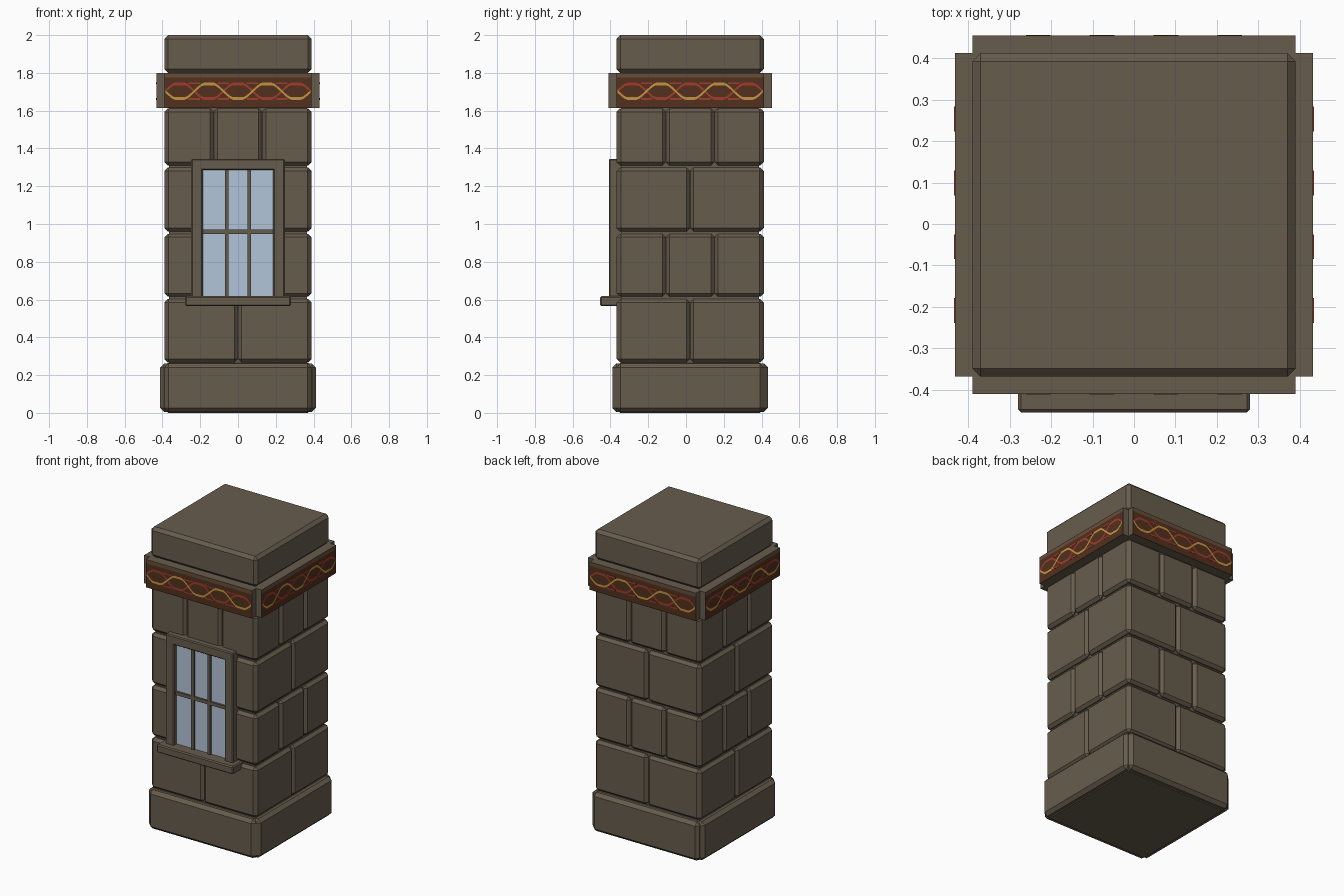
import bpy, bmesh, math
from mathutils import Matrix, Vector

if "Cube" in bpy.data.objects:
    bpy.data.objects.remove(bpy.data.objects["Cube"])

CY = 0.022  # tower axis, shifted back because the sill sticks out in front


def mat(name, col):
    m = bpy.data.materials.new(name)
    m.diffuse_color = (*col, 1)
    m.use_nodes = True
    m.node_tree.nodes["Principled BSDF"].inputs["Base Color"].default_value = m.diffuse_color
    return m


STONE = mat("stone", (0.135, 0.108, 0.074))
GLASS = mat("pale_glass", (0.45, 0.56, 0.69))
BROWN = mat("frieze_brown", (0.085, 0.030, 0.013))
TRIM = mat("trim_brown", (0.135, 0.075, 0.042))
RED = mat("frieze_red", (0.36, 0.045, 0.025))
GOLD = mat("frieze_gold", (0.56, 0.29, 0.05))


def finish(name, bm, material, turn=0):
    # turn is the side of the tower: 0 front, 1 right, 2 back, 3 left
    bm.transform(Matrix.Translation((0, CY, 0)) @ Matrix.Rotation(turn * math.pi / 2, 4, 'Z'))
    bmesh.ops.recalc_face_normals(bm, faces=bm.faces)
    me = bpy.data.meshes.new(name)
    bm.to_mesh(me)
    bm.free()
    me.materials.append(material)
    ob = bpy.data.objects.new(name, me)
    bpy.context.collection.objects.link(ob)
    return ob


def box(name, x, y, z, material=STONE, bevel=0.0, turn=0):
    bm = bmesh.new()
    bmesh.ops.create_cube(bm, size=1)
    for v in bm.verts:
        v.co = Vector([(r[0] + r[1]) / 2 + c * (r[1] - r[0]) for r, c in zip((x, y, z), v.co)])
    if bevel:
        bmesh.ops.bevel(bm, geom=bm.edges[:], offset=bevel, segments=1, affect='EDGES')
    return finish(name, bm, material, turn)


def wave(name, phase, material, turn, depth):
    # thin ribbon following a wave along the frieze
    bm = bmesh.new()
    n, half, prev = 60, 0.385, None
    for i in range(n + 1):
        x = -half + 2 * half * i / n
        a = 5 * math.pi * (x + half) / (2 * half) + phase
        z = 1.703 + 0.045 * max(-0.85, min(0.85, math.sin(a) * 1.05))
        pair = [bm.verts.new((x, -depth, z + d)) for d in (-0.007, 0.007)]
        if prev:
            bm.faces.new((prev[0], pair[0], pair[1], prev[1]))
        prev = pair
    ob = finish(name, bm, material, turn)
    # keep the ribbon facing outward
    out = Matrix.Rotation(turn * math.pi / 2, 3, 'Z') @ Vector((0, -1, 0))
    if ob.data.polygons[0].normal.dot(out) < 0:
        ob.data.flip_normals()


# Core, cap and plinth core
box("wall_core", (-.365, .365), (-.365, .365), (.02, 1.85))
box("cap", (-.39, .39), (-.39, .39), (1.80, 2.0), bevel=.02)
box("plinth_core", (-.39, .39), (-.39, .39), (0, .265), bevel=.02)

COURSES = [(.268, .602, 2), (.615, .948, 3), (.96, 1.298, 2), (1.31, 1.612, 3)]
for t, side in enumerate(("front", "right", "back", "left")):
    # Plinth panel
    box(side + "_plinth", (-.39, .39), (-.412, -.33), (.005, .262), bevel=.021, turn=t)
    # Stone blocks, alternating two and three per course
    for r, (z0, z1, n) in enumerate(COURSES):
        w = .772 / n
        for i in range(n):
            x0 = -.386 + i * w
            box(f"{side}_block_{r}_{i}", (x0 + .001, x0 + w - .001), (-.39, -.33),
                (z0, z1), bevel=.018, turn=t)
    # Frieze slab, painted panel and top trim
    box(side + "_frieze", (-.39, .39), (-.43, -.33), (1.615, 1.80), turn=t)
    box(side + "_frieze_panel", (-.39, .39), (-.432, -.429), (1.615, 1.775), BROWN, turn=t)
    box(side + "_frieze_trim", (-.39, .39), (-.432, -.429), (1.775, 1.80), TRIM, turn=t)
    wave(side + "_red_wave", 0, RED, t, .4335)
    wave(side + "_gold_wave", math.pi, GOLD, t, .434)
    # Red dashes above and below the crossings
    for i in range(1, 5):
        x = -.385 + i * .154
        for z in (1.661, 1.745):
            box(f"{side}_dash_{i}_{z}", (x - .03, x + .03), (-.4335, -.431),
                (z - .005, z + .005), RED, turn=t)

# Window on the front
F = -.43
box("window_glass", (-.20, .20), (-.40, -.38), (.60, 1.30), GLASS)
for s, a in (("left", -1), ("right", 1)):
    box(s + "_window_jamb", tuple(sorted((a * .186, a * .248))), (F, -.36), (.60, 1.345), bevel=.006)
    box(s + "_window_bar", (a * .06 - .01, a * .06 + .01), (-.413, -.39), (.61, 1.295))
box("window_head", (-.248, .248), (F, -.36), (1.285, 1.345), bevel=.006)
box("window_crossbar", (-.19, .19), (-.413, -.39), (.948, .97))
box("window_sill", (-.28, .28), (-.476, -.36), (.565, .618), bevel=.007)
